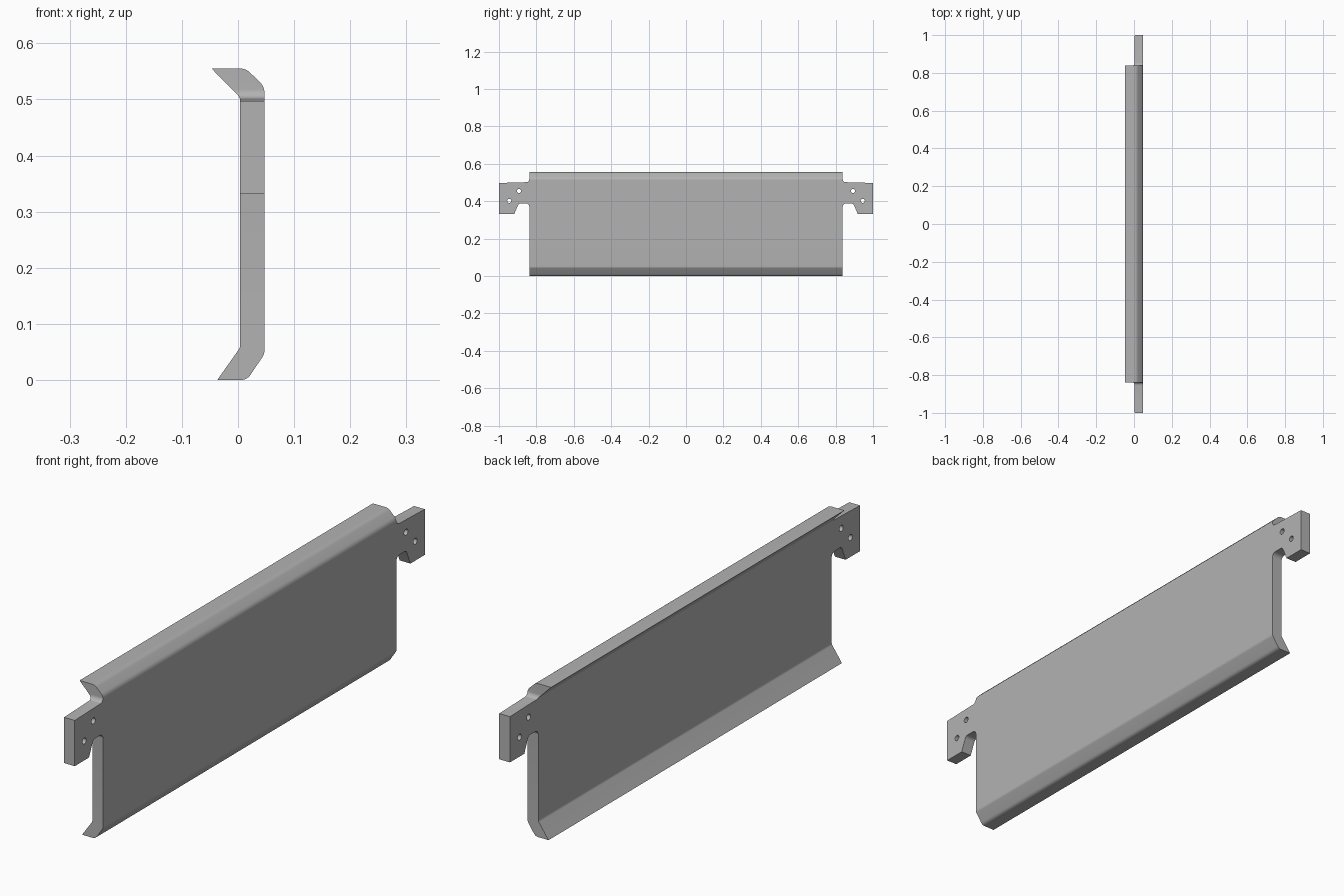
import bpy, bmesh, math
from mathutils import Vector

if "Cube" in bpy.data.objects:
    bpy.data.objects.remove(bpy.data.objects["Cube"])


def rounded(points, steps=6):
    """Outline from (u, v, corner radius) points, with filleted corners."""
    out = []
    n = len(points)
    for i, (u, v, r) in enumerate(points):
        p = Vector((u, v))
        if r == 0:
            out.append(p)
            continue
        a = (Vector(points[i - 1][:2]) - p).normalized()
        b = (Vector(points[(i + 1) % n][:2]) - p).normalized()
        half = a.angle(b) / 2
        centre = p + (a + b).normalized() * (r / math.sin(half))
        start = p + a * (r / math.tan(half)) - centre
        end = p + b * (r / math.tan(half)) - centre
        for k in range(steps + 1):
            out.append(centre + start.lerp(end, k / steps).normalized() * r)
    return out


def prism(name, coords, direction):
    """Extrude a closed 3D outline along a direction."""
    bm = bmesh.new()
    face = bm.faces.new([bm.verts.new(c) for c in coords])
    ext = bmesh.ops.extrude_face_region(bm, geom=[face])
    moved = [g for g in ext["geom"] if isinstance(g, bmesh.types.BMVert)]
    bmesh.ops.translate(bm, verts=moved, vec=direction)
    bmesh.ops.recalc_face_normals(bm, faces=bm.faces)
    mesh = bpy.data.meshes.new(name)
    bm.to_mesh(mesh)
    bm.free()
    obj = bpy.data.objects.new(name, mesh)
    bpy.context.collection.objects.link(obj)
    return obj


def cut(target, tool, operation):
    mod = target.modifiers.new("cut", "BOOLEAN")
    mod.object, mod.operation, mod.solver = tool, operation, "EXACT"
    bpy.context.view_layer.objects.active = target
    bpy.ops.object.modifier_apply(modifier=mod.name)
    bpy.data.objects.remove(tool)


# Bent plate cross-section (x, z) swept along the full length
section = rounded([
    (-0.047, 0.555, 0), (0.014, 0.555, 0.025), (0.047, 0.523, 0.025),
    (0.047, 0.046, 0.018), (0.016, 0.0, 0.02), (-0.037, 0.0, 0),
    (0.004, 0.058, 0.015), (0.004, 0.503, 0.015)])
plate = prism("bent_plate", [(p.x, -1, p.y) for p in section], (0, 2, 0))

# Side silhouette (y, z) with end tabs and relief notches, mirrored
half = rounded([
    (0, 0.7, 0), (0.838, 0.7, 0), (0.838, 0.502, 0.016), (1.0, 0.497, 0),
    (1.0, 0.332, 0), (0.918, 0.332, 0), (0.894, 0.388, 0.016),
    (0.838, 0.388, 0.018), (0.838, -0.1, 0), (0, -0.1, 0)])[1:-1]
outline = half + [Vector((-p.x, p.y)) for p in reversed(half)]
# keep the tab ends just past the plate ends so no faces coincide
outline = [Vector((math.copysign(1.01, p.x), p.y)) if abs(p.x) > 0.999 else p
           for p in outline]
silhouette = prism("silhouette", [(-0.2, p.x, p.y) for p in outline], (0.4, 0, 0))
cut(plate, silhouette, "INTERSECT")

# Bolt holes in both end tabs
for side in (-1, 1):
    for y, z in ((0.893, 0.455), (0.945, 0.402)):
        ring = [(-0.2, side * y + 0.011 * math.cos(a), z + 0.011 * math.sin(a))
                for a in (math.tau * k / 20 for k in range(20))]
        cut(plate, prism("hole", ring, (0.4, 0, 0)), "DIFFERENCE")

# Plain grey metal
grey = bpy.data.materials.new("grey_metal")
grey.diffuse_color = (0.45, 0.45, 0.45, 1)
grey.use_nodes = True
grey.node_tree.nodes["Principled BSDF"].inputs["Base Color"].default_value = grey.diffuse_color
plate.data.materials.clear()
plate.data.materials.append(grey)
for poly in plate.data.polygons:
    poly.material_index = 0

bpy.context.view_layer.objects.active = plate
plate.select_set(True)
bpy.ops.object.shade_smooth_by_angle(angle=math.radians(30))
